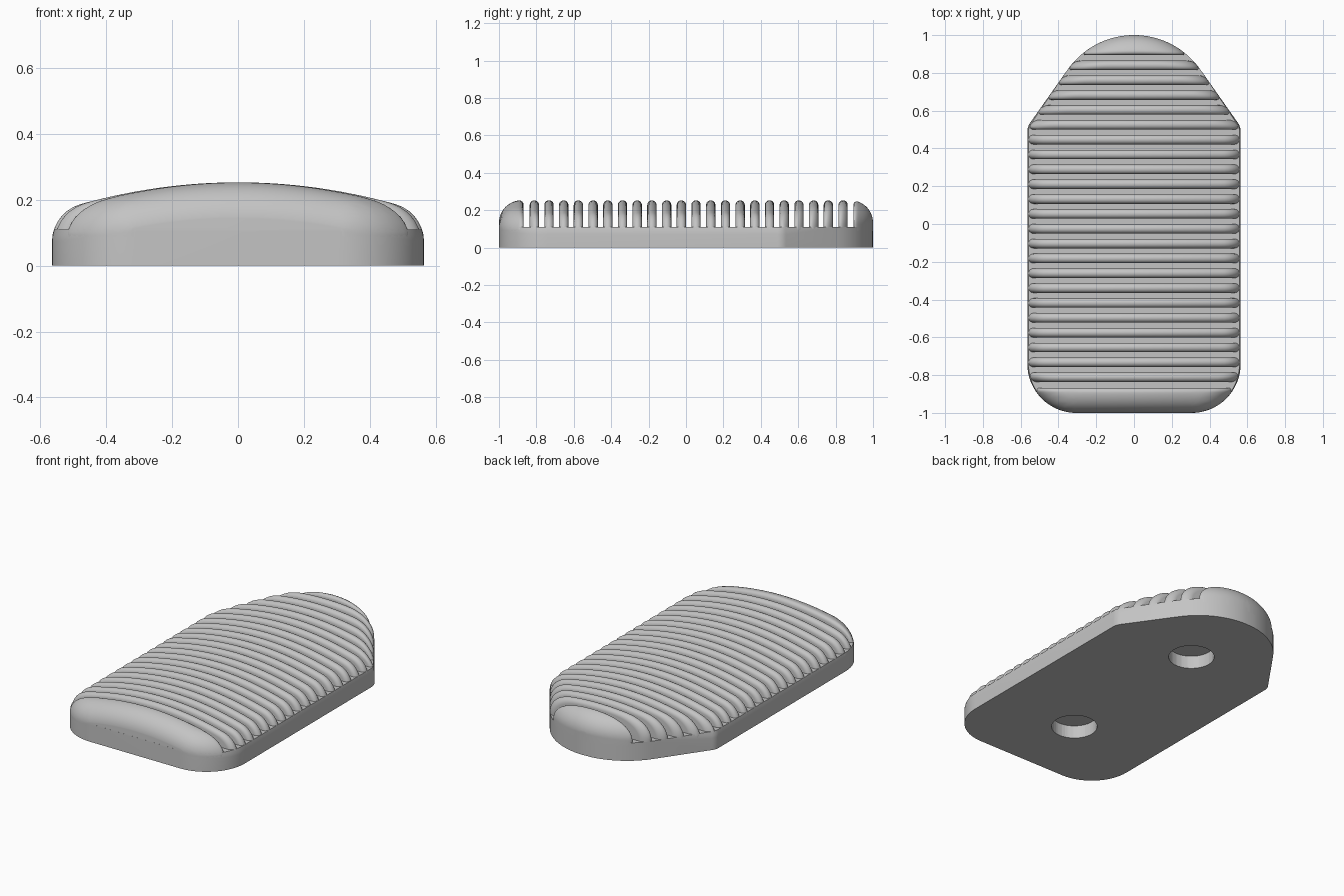
import bpy
import bmesh
from math import sin, cos, atan, sqrt, pi, radians

cube = bpy.data.objects.get("Cube")
if cube:
    bpy.data.objects.remove(cube, do_unlink=True)

FILLET = 0.12      # rounding of the upper rim
LEDGE = 0.11       # floor of the grooves
RIB = 0.025        # half thickness of a rib
SINK = 0.095       # where ribs start, inside the base

grey = bpy.data.materials.new("plain_grey")
grey.use_nodes = True
grey.diffuse_color = (0.55, 0.55, 0.55, 1)
grey.node_tree.nodes["Principled BSDF"].inputs["Base Color"].default_value = (0.55, 0.55, 0.55, 1)


def arc(cx, cy, r, start, end, steps):
    """Points of an arc with their outward normals."""
    out = []
    for i in range(steps + 1):
        a = radians(start + (end - start) * i / steps)
        out.append((cx + r * cos(a), cy + r * sin(a), cos(a), sin(a)))
    return out


# Outline: rounded tip, tapered shoulder, straight side, rounded front corner
half = (arc(0, 0.57, 0.43, 90, 35.2, 14)
        + arc(0.485, 0.489, 0.08, 35.2, 0, 6)
        + arc(0.305, -0.74, 0.26, 0, -90, 16))
outline = half + [(-x, y, -nx, ny) for x, y, nx, ny in reversed(half[1:])]


def dome(x):
    return 0.253 - 0.29 * x * x


def ball_height(cx):
    """Height of the centre of the ball that rounds the rim."""
    return dome(cx) - FILLET * sqrt(1 + (0.58 * cx) ** 2)


def height(x, y):
    """Upper surface: a dome with a rounded rim; negative outside."""
    x = abs(x)
    d, nx = min(((px - x) * nx + (py - y) * ny, nx) for px, py, nx, ny in half)
    if d < 0:
        return -1
    gap = FILLET - d
    cx = x - nx * gap
    if gap <= FILLET * sin(atan(0.58 * cx * nx)):
        return dome(x)
    return ball_height(cx) + sqrt(max(0, FILLET ** 2 - gap ** 2))


def section(y, inset, n=40):
    """Cross section of the upper body at y, shrunk by inset."""
    lo, hi = 0, 0.6
    for _ in range(22):
        mid = (lo + hi) / 2
        if height(mid, y) > SINK:
            lo = mid
        else:
            hi = mid
    xs = [lo * sin(pi * (i / n - 0.5)) for i in range(n + 1)]
    pts = [(x, height(x, y)) for x in xs]
    pts = [(-lo, SINK - 0.007)] + pts + [(lo, SINK - 0.007)]
    out = []
    for i, (x, z) in enumerate(pts):
        a, b = pts[max(i - 1, 0)], pts[min(i + 1, len(pts) - 1)]
        tx, tz = b[0] - a[0], b[1] - a[1]
        size = sqrt(tx * tx + tz * tz) or 1
        # keep feet level with the buried bottom
        out.append((x + inset * tz / size, y, max(z - inset * tx / size, SINK - 0.007)))
    return out


def finish(name, bm, angle=40):
    bmesh.ops.remove_doubles(bm, verts=bm.verts, dist=1e-5)
    bmesh.ops.recalc_face_normals(bm, faces=bm.faces)
    mesh = bpy.data.meshes.new(name)
    bm.to_mesh(mesh)
    bm.free()
    mesh.materials.append(grey)
    ob = bpy.data.objects.new(name, mesh)
    bpy.context.collection.objects.link(ob)
    smooth(ob, angle)
    return ob


def smooth(ob, angle=40):
    bpy.ops.object.select_all(action='DESELECT')
    ob.select_set(True)
    bpy.context.view_layer.objects.active = ob
    bpy.ops.object.shade_smooth_by_angle(angle=radians(angle))


def loft(name, rows, closed=False):
    bm = bmesh.new()
    rings = [[bm.verts.new(p) for p in row] for row in rows]
    n = len(rings[0])
    for a, b in zip(rings, rings[1:]):
        for i in range(n if closed else n - 1):
            j = (i + 1) % n
            bm.faces.new((a[i], a[j], b[j], b[i]))
    bm.faces.new(rings[0])
    bm.faces.new(rings[-1])
    return finish(name, bm)


# Base slab, its upper edge following the rim rounding
loop = outline[:-1]
rows = [[(x, y, 0) for x, y, _, _ in loop]]
for f in (0, 0.5, 1):
    ring = []
    for x, y, nx, ny in loop:
        cz = ball_height(x - nx * FILLET)
        start = min(cz, LEDGE)
        z = start + (LEDGE - start) * f
        d = FILLET - sqrt(FILLET ** 2 - max(0, z - cz) ** 2)
        ring.append((x - nx * d, y - ny * d, z))
    rows.append(ring)
base = loft("base", rows, closed=True)

# Two blind round holes in the underside
for y in (-0.53, 0.51):
    bpy.ops.mesh.primitive_cylinder_add(vertices=48, radius=0.13, depth=0.16, location=(0, y, 0))
    cutter = bpy.context.object
    cutter.name = "hole_cutter"
    cutter.hide_render = True
    cutter.data.materials.append(grey)
    mod = base.modifiers.new("hole", 'BOOLEAN')
    mod.operation = 'DIFFERENCE'
    mod.solver = 'EXACT'
    mod.object = cutter
    bpy.context.view_layer.objects.active = base
    # holes go below any shading modifier
    bpy.ops.object.modifier_move_to_index(modifier=mod.name, index=0)
    bpy.ops.object.modifier_apply(modifier=mod.name)
    bpy.data.objects.remove(cutter, do_unlink=True)
smooth(base)

# Rounded cross ribs
for k in range(22):
    centre = -0.811 + 0.0786 * k
    rows = []
    for i in range(11):
        a = pi * (i / 10 - 0.5)
        rows.append(section(centre + RIB * sin(a), RIB * (1 - cos(a))))
    loft("rib_%02d" % (k + 1), rows)


# Solid end caps: rim rounding outside, rib rounding on the groove side
def end_cap(name, side, inner):
    rows = []
    outer_run = 0.9995 - inner - RIB
    for i in range(15):
        f = 1 - cos(pi / 2 * i / 14)
        rows.append(section(side * (0.9995 - outer_run * f), 0))
    for i in range(1, 7):
        a = pi / 2 * i / 6
        rows.append(section(side * (inner + RIB - RIB * sin(a)), RIB * (1 - cos(a))))
    loft(name, rows)


end_cap("front_cap", -1, 0.868)
end_cap("back_cap", 1, 0.895)
